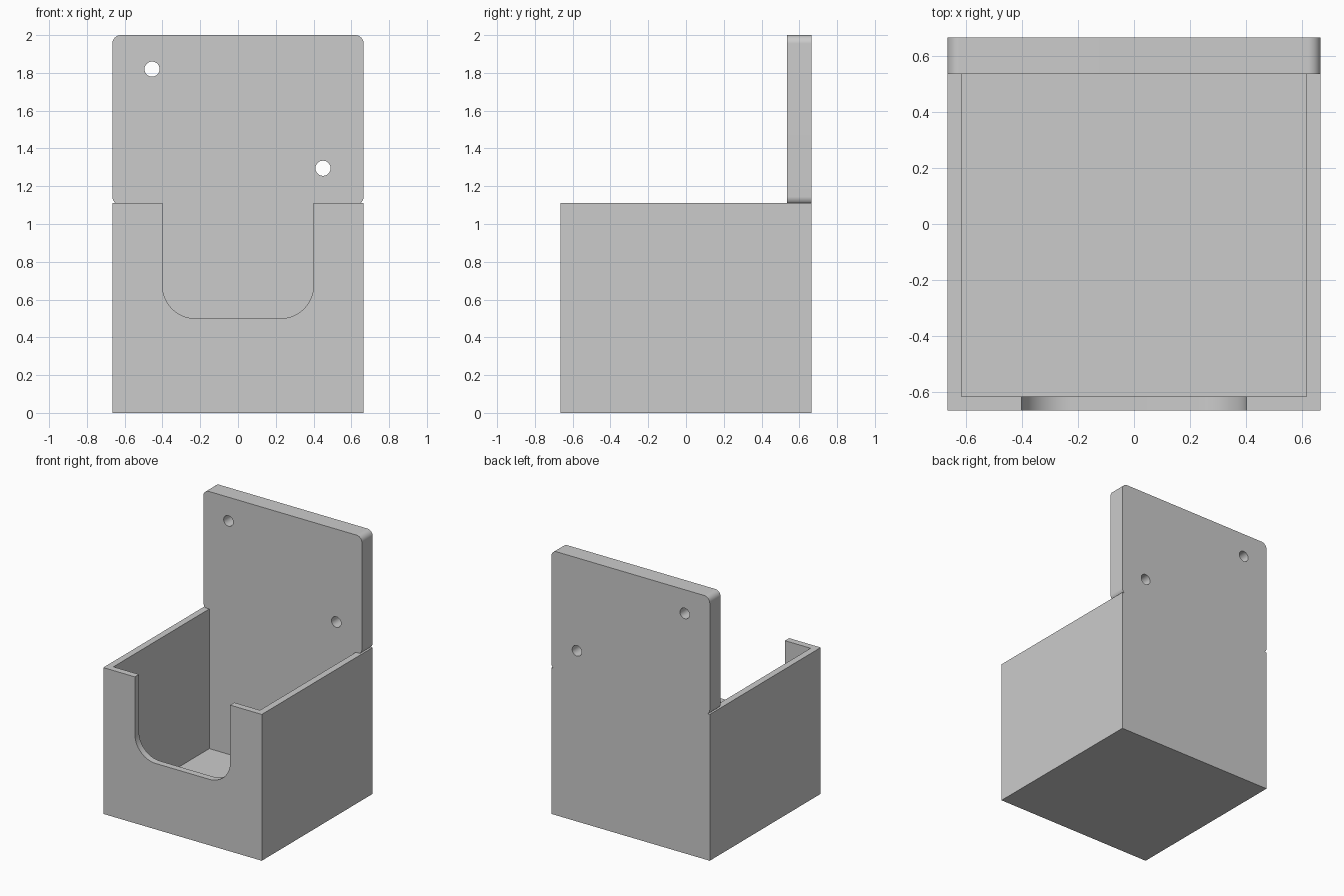
import bpy, bmesh
from math import sin, cos, pi, radians

if "Cube" in bpy.data.objects:
    bpy.data.objects.remove(bpy.data.objects["Cube"])

W, TOP, WALL, BACK = 0.665, 1.11, 0.05, 0.535


def prism(name, outline, y0, y1):
    """Extrude an (x, z) outline from y0 to y1."""
    bm = bmesh.new()
    face = bm.faces.new([bm.verts.new((x, y0, z)) for x, z in outline])
    ext = bmesh.ops.extrude_face_region(bm, geom=[face])["geom"]
    bmesh.ops.translate(bm, vec=(0, y1 - y0, 0),
                        verts=[v for v in ext if isinstance(v, bmesh.types.BMVert)])
    bmesh.ops.recalc_face_normals(bm, faces=bm.faces)
    mesh = bpy.data.meshes.new(name)
    bm.to_mesh(mesh)
    bm.free()
    obj = bpy.data.objects.new(name, mesh)
    bpy.context.collection.objects.link(obj)
    return obj


def arc(cx, cz, r, a0, a1, n=14):
    return [(cx + r * cos(radians(a0 + (a1 - a0) * i / n)),
             cz + r * sin(radians(a0 + (a1 - a0) * i / n))) for i in range(n + 1)]


def rect(x, z0, z1):
    return [(-x, z0), (x, z0), (x, z1), (-x, z1)]


def combine(obj, tool, operation):
    mod = obj.modifiers.new(operation, 'BOOLEAN')
    mod.operation, mod.solver, mod.object = operation, 'EXACT', tool
    bpy.context.view_layer.objects.active = obj
    bpy.ops.object.modifier_apply(modifier=mod.name)
    bpy.data.objects.remove(tool)


# Box with open cavity
holder = prism("wall_holder", rect(W, 0, TOP), -W, W)
combine(holder, prism("cavity", rect(W - WALL, WALL, 1.5), -W + WALL, BACK), 'DIFFERENCE')

# Rounded access notch in the front wall
R = 0.175
notch = (arc(-0.4 + R, 0.5 + R, R, 180, 270) + arc(0.4 - R, 0.5 + R, R, 270, 360)
         + [(0.4, 1.5), (-0.4, 1.5)])
combine(holder, prism("front_notch", notch, -0.8, -0.58), 'DIFFERENCE')

# Mounting plate: rounded top, slightly undercut lower corners at the box rim
r, c = 0.045, W - 0.045
right = arc(c, 1.145, r, -50, 0) + arc(c, 2 - r, r, 0, 90)
right.insert(0, (right[0][0], TOP))
plate = right + [(-x, z) for x, z in reversed(right)]
combine(holder, prism("mounting_plate", plate, BACK, W), 'UNION')

# Diagonal pair of screw holes
for x, z in ((-0.455, 1.82), (0.45, 1.295)):
    combine(holder, prism("screw_hole", arc(x, z, 0.04, 0, 352.5, 47), 0.4, 0.8), 'DIFFERENCE')

# Merge coplanar faces and smooth the curved corners
bm = bmesh.new()
bm.from_mesh(holder.data)
bmesh.ops.remove_doubles(bm, verts=bm.verts, dist=1e-4)
bmesh.ops.dissolve_limit(bm, angle_limit=radians(0.5), verts=bm.verts, edges=bm.edges)
bm.to_mesh(holder.data)
bm.free()
bpy.ops.object.select_all(action='DESELECT')
holder.select_set(True)
bpy.context.view_layer.objects.active = holder
bpy.ops.object.shade_smooth_by_angle(angle=radians(30))
